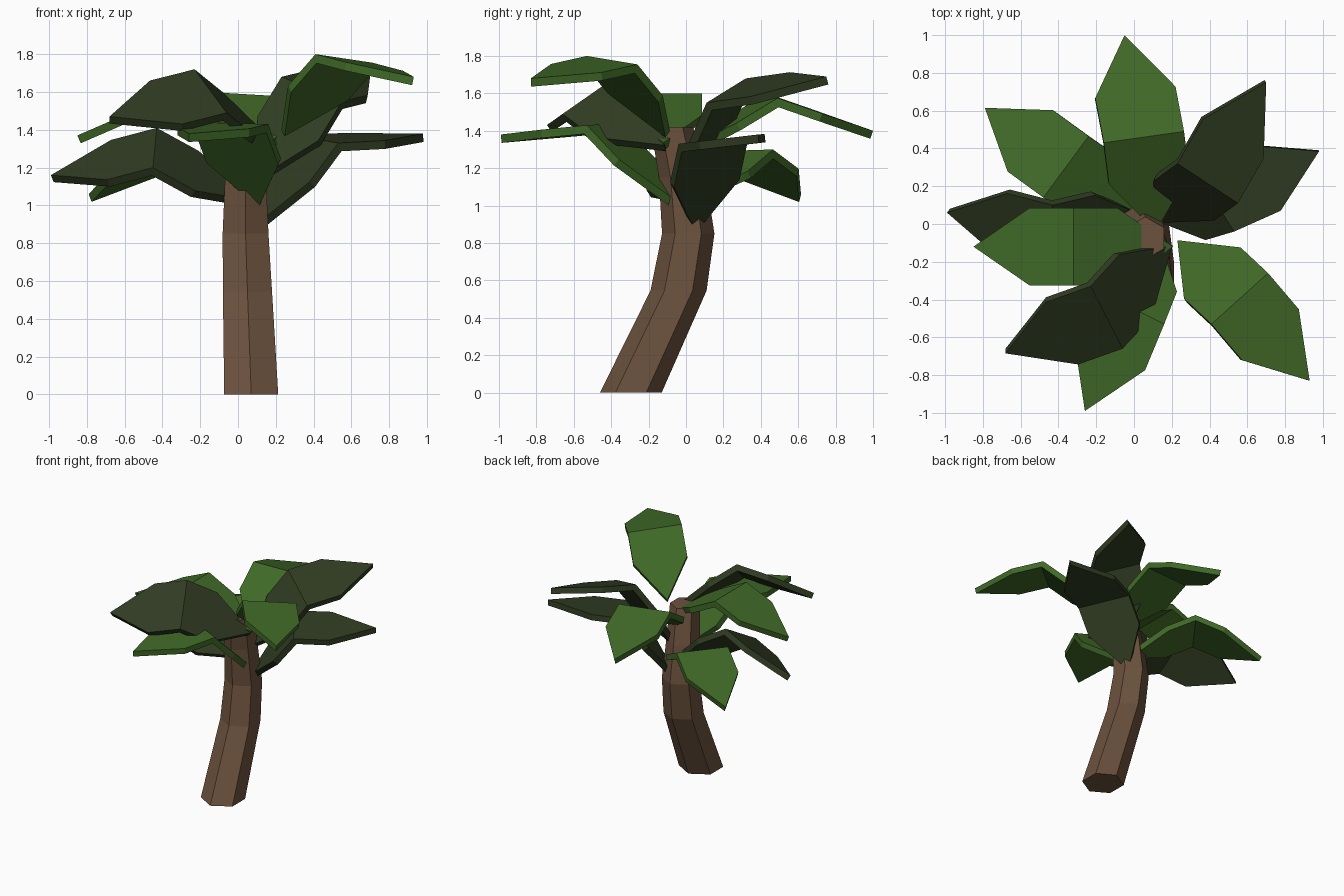
import bpy, bmesh, math
from mathutils import Vector

if "Cube" in bpy.data.objects:
    bpy.data.objects.remove(bpy.data.objects["Cube"])


def material(name, rgb):
    m = bpy.data.materials.new(name)
    m.diffuse_color = (*rgb, 1)
    m.use_nodes = True
    m.node_tree.nodes["Principled BSDF"].inputs["Base Color"].default_value = m.diffuse_color
    return m


bark = material("bark", (0.15, 0.085, 0.048))
light_green = material("light_green", (0.05, 0.14, 0.02))
dark_green = material("dark_green", (0.03, 0.045, 0.016))


def add_object(name, bm, mat):
    bmesh.ops.recalc_face_normals(bm, faces=bm.faces)
    me = bpy.data.meshes.new(name)
    bm.to_mesh(me)
    bm.free()
    me.materials.append(mat)
    ob = bpy.data.objects.new(name, me)
    bpy.context.collection.objects.link(ob)
    return ob


# Trunk: six-sided rings along a bent path (x, y, z, radius)
path = [(0.07, -0.295, 0, 0.165), (0.05, -0.04, 0.545, 0.15),
        (0.04, 0.012, 0.85, 0.14), (0.04, -0.02, 1.15, 0.125),
        (0.06, -0.075, 1.42, 0.113)]
bm = bmesh.new()
rings = []
for x, y, z, r in path:
    rings.append([bm.verts.new((x + r * math.sin(i * math.pi / 3),
                                y + r * math.cos(i * math.pi / 3), z))
                  for i in range(6)])
for a, b in zip(rings, rings[1:]):
    for i in range(6):
        j = (i + 1) % 6
        bm.faces.new((a[i], a[j], b[j], b[i]))
bm.faces.new(rings[0])
bm.faces.new(rings[-1])
add_object("trunk", bm, bark)

INNER, BEND, THICK = 0.59, math.radians(50), 0.045


# Leaf: two flat pentagons folded across the middle, pointed at both ends
def leaf(name, mat, left, right, tip):
    left, right, tip = Vector(left), Vector(right), Vector(tip)
    mid = (left + right) / 2
    out = tip - mid
    v = out.normalized()
    n = v.cross(left - right).normalized()
    back = (-v * math.cos(BEND) - n * math.sin(BEND)) * INNER
    top = [mid + back, right + back * 0.44, right, right + out * 0.44,
           tip, left + out * 0.44, left, left + back * 0.44]
    # underside follows each plane's normal, mitred at the fold
    side = (left - right).normalized()
    n_in = (-back).cross(side).normalized()
    n_fold = (n + n_in).normalized()
    n_fold /= n_fold.dot(n)
    normals = [n_in, n_in, n_fold, n, n, n, n_fold, n_in]
    bm = bmesh.new()
    t = [bm.verts.new(p) for p in top]
    b = [bm.verts.new(p - d * THICK) for p, d in zip(top, normals)]
    for s in (t, b):
        bm.faces.new((s[0], s[1], s[2], s[6], s[7]))
        bm.faces.new((s[2], s[3], s[4], s[5], s[6]))
    for i in range(8):
        j = (i + 1) % 8
        bm.faces.new((t[i], t[j], b[j], b[i]))
    add_object(name, bm, mat)


# Crown: left fold corner, right fold corner and tip of every leaf
light = [
    ((-0.16, 0.43, 1.60), (0.265, 0.49, 1.575), (-0.05, 1.0, 1.40)),
    ((-0.48, 0.14, 1.29), (-0.24, 0.465, 1.30), (-0.79, 0.615, 1.06)),
    ((-0.32, -0.325, 1.60), (-0.32, 0.085, 1.60), (-0.85, -0.12, 1.37)),
    ((0.16, -0.53, 1.43), (-0.22, -0.34, 1.44), (-0.26, -0.99, 1.38)),
    ((0.71, -0.26, 1.755), (0.41, -0.53, 1.80), (0.93, -0.83, 1.68)),
]
dark = [
    ((0.23, 0.32, 1.68), (0.55, 0.11, 1.55), (0.70, 0.75, 1.69)),
    ((0.31, 0.31, 1.37), (0.53, -0.04, 1.33), (0.98, 0.385, 1.38)),
    ((-0.06, -0.66, 1.49), (-0.23, -0.33, 1.72), (-0.68, -0.685, 1.47)),
    ((-0.45, -0.26, 1.20), (-0.43, 0.10, 1.41), (-0.99, 0.06, 1.16)),
]
for i, pts in enumerate(light):
    leaf(f"light_leaf_{i + 1}", light_green, *pts)
for i, pts in enumerate(dark):
    leaf(f"dark_leaf_{i + 1}", dark_green, *pts)
